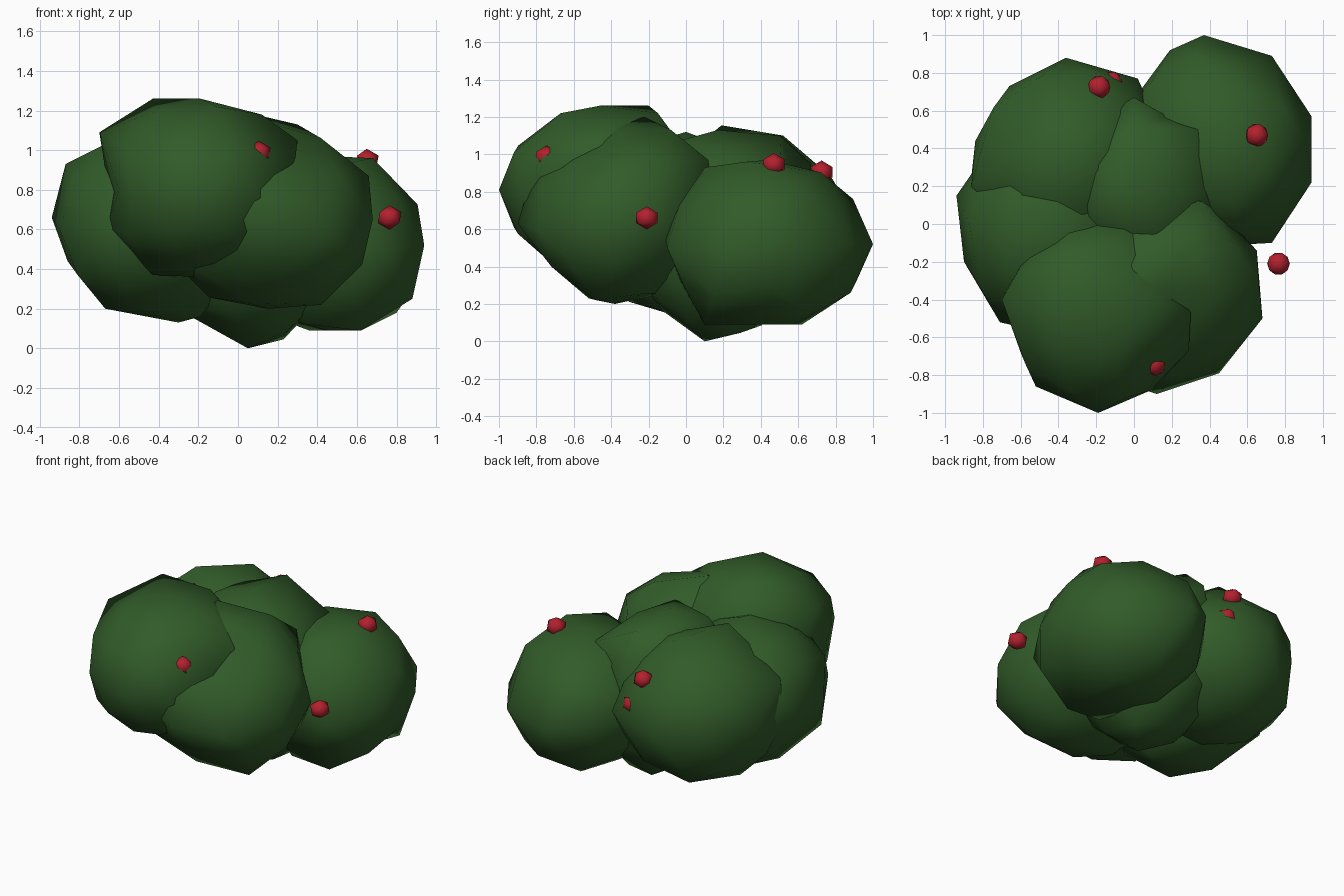
import bpy
from mathutils import Vector


def material(name, colour):
    mat = bpy.data.materials.new(name)
    mat.diffuse_color = (*colour, 1.0)
    return mat


def ball(name, centre, radii, subdivisions, mat, lumps=()):
    """Low-poly smooth sphere; each lump point pulls the nearest free vertex onto it."""
    bpy.ops.mesh.primitive_ico_sphere_add(subdivisions=subdivisions, radius=1, location=centre)
    obj = bpy.context.object
    obj.name = name
    obj.scale = radii
    bpy.ops.object.transform_apply(location=False, rotation=False, scale=True)
    free = list(obj.data.vertices)
    for lump in lumps:
        target = Vector(lump) - Vector(centre)
        vert = min(free, key=lambda v: (v.co - target).length)
        vert.co = target
        free.remove(vert)
    bpy.ops.object.shade_smooth()
    obj.data.materials.append(mat)
    return obj


leaf_green = material("leaf_green", (0.031, 0.105, 0.022))
berry_red = material("berry_red", (0.445, 0.015, 0.027))

# Overlapping, slightly lumpy foliage clumps
ball("foliage_core", (0.05, 0.17, 0.575), (0.46, 0.47, 0.575), 2, leaf_green, [
    (0.0, 0.17, 1.13), (0.01, 0.51, 1.1), (0.25, 0.16, 1.03), (-0.2, 0.3, 1.07),
    (-0.22, 0.07, 1.09), (0.35, 0.5, 0.93), (0.0, 0.67, 0.95), (0.05, 0.1, 0.0),
    (0.23, 0.29, 0.045), (-0.22, 0.12, 0.15), (-0.02, -0.12, 0.16)])

ball("foliage_back_right", (0.45, 0.44, 0.53), (0.51, 0.56, 0.44), 2, leaf_green, [
    (0.37, 1.0, 0.52), (0.73, 0.89, 0.52), (0.94, 0.57, 0.52), (0.94, 0.22, 0.52),
    (0.73, -0.1, 0.5), (0.55, -0.11, 0.55), (0.62, 0.57, 0.09), (0.62, 0.1, 0.09),
    (0.35, 0.08, 0.12), (0.88, 0.15, 0.25), (0.8, 0.6, 0.18), (0.5, 0.88, 0.26),
    (0.68, 0.32, 0.96), (0.53, 0.1, 0.93), (0.57, 0.84, 0.73), (0.78, 0.62, 0.84),
    (0.19, 0.92, 0.55), (0.36, 0.62, 0.09)])

ball("foliage_front_left", (-0.19, -0.46, 0.81), (0.53, 0.54, 0.45), 2, leaf_green, [
    (-0.43, -0.2, 1.26), (-0.1, -0.15, 1.22), (0.12, -0.42, 1.18), (0.3, -0.48, 1.05),
    (-0.11, -0.67, 1.22), (-0.7, -0.4, 1.09), (-0.65, -0.3, 0.78), (-0.6, -0.68, 0.8),
    (-0.52, -0.86, 0.81), (0.09, -0.88, 0.8), (0.29, -0.67, 0.96), (0.22, -0.62, 0.82),
    (-0.43, -0.5, 0.37)])

ball("foliage_front_right", (0.15, -0.38, 0.69), (0.56, 0.52, 0.51), 2, leaf_green, [
    (0.0, -0.22, 1.2), (0.15, -0.36, 1.14), (0.42, -0.35, 1.06), (0.3, -0.08, 1.13),
    (0.36, 0.12, 0.97), (0.25, -0.61, 0.98), (0.27, -0.77, 0.84), (0.66, -0.3, 0.87),
    (0.5, -0.62, 0.88), (0.12, -0.9, 0.63), (0.45, -0.79, 0.6), (0.68, -0.5, 0.65),
    (0.65, -0.14, 0.65), (0.05, -0.73, 0.42), (0.28, -0.72, 0.4), (0.05, -0.52, 0.23),
    (0.42, -0.48, 0.22), (0.15, -0.38, 0.2)])

ball("foliage_left", (-0.46, -0.03, 0.62), (0.505, 0.55, 0.48), 2, leaf_green, [
    (-0.94, 0.15, 0.66), (-0.9, -0.2, 0.6), (-0.71, -0.52, 0.6), (-0.87, 0.0, 0.93),
    (-0.86, -0.03, 0.44), (-0.67, -0.05, 0.2), (-0.3, -0.03, 0.13), (-0.19, -0.1, 0.16),
    (-0.43, 0.0, 1.12)])

ball("foliage_back_left", (-0.36, 0.325, 0.63), (0.53, 0.555, 0.48), 2, leaf_green, [
    (-0.66, 0.73, 0.62), (-0.84, 0.44, 0.62), (-0.87, 0.17, 0.62), (0.02, 0.77, 0.65),
    (-0.55, 0.45, 1.02), (-0.45, 0.19, 1.155), (-0.25, 0.52, 1.1), (-0.86, 0.21, 0.88)])

# Berries, some half sunk into the leaves
berries = [
    (0.765, -0.21, 0.66),
    (0.65, 0.47, 0.945),
    (-0.185, 0.725, 0.905),
    (-0.12, 0.747, 0.73),
    (0.105, -0.745, 0.985),
]
for i, centre in enumerate(berries):
    ball(f"berry_{i + 1}", centre, (0.067, 0.067, 0.062), 1, berry_red)
